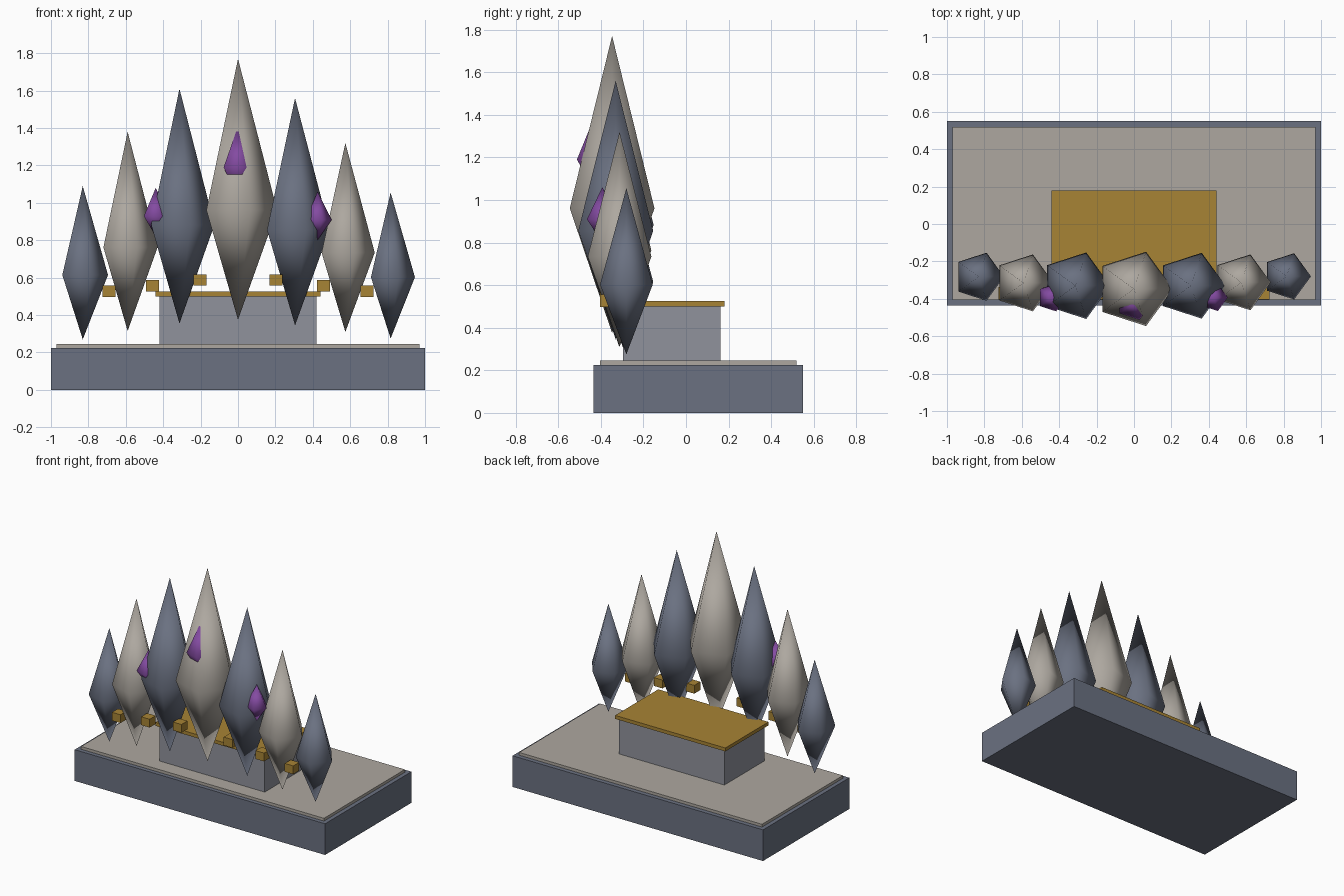
import bpy, bmesh, math

if "Cube" in bpy.data.objects:
    bpy.data.objects.remove(bpy.data.objects["Cube"])


def material(name, rgb):
    m = bpy.data.materials.new(name)
    m.diffuse_color = (*rgb, 1)
    m.use_nodes = True
    m.node_tree.nodes["Principled BSDF"].inputs["Base Color"].default_value = m.diffuse_color
    return m


SLATE = material("slate", (0.145, 0.165, 0.22))
STONE = material("warm_stone", (0.42, 0.39, 0.35))
GREY = material("mid_grey", (0.28, 0.29, 0.335))
GOLD = material("gold", (0.39, 0.23, 0.035))
PURPLE = material("purple", (0.23, 0.07, 0.36))


def finish(bm, name, mat, smooth=False):
    bmesh.ops.recalc_face_normals(bm, faces=bm.faces)
    me = bpy.data.meshes.new(name)
    for f in bm.faces:
        f.smooth = smooth
    bm.to_mesh(me)
    bm.free()
    me.materials.append(mat)
    bpy.context.collection.objects.link(bpy.data.objects.new(name, me))


def box(name, mat, x0, x1, y0, y1, z0, z1):
    bm = bmesh.new()
    bmesh.ops.create_cube(bm, size=1)
    for v in bm.verts:
        v.co = ((x0 + x1) / 2 + v.co.x * (x1 - x0),
                (y0 + y1) / 2 + v.co.y * (y1 - y0),
                (z0 + z1) / 2 + v.co.z * (z1 - z0))
    finish(bm, name, mat)


def crystal(name, mat, x, y, r, bottom, top):
    """Five-sided double pyramid, widest at 42% of its height."""
    bm = bmesh.new()
    mid = bottom + 0.42 * (top - bottom)
    ring = [bm.verts.new((x + r * math.cos(a), y + r * math.sin(a), mid))
            for a in (math.tau * i / 5 for i in range(5))]
    low, high = bm.verts.new((x, y, bottom)), bm.verts.new((x, y, top))
    for i in range(5):
        a, b = ring[i], ring[(i + 1) % 5]
        bm.faces.new((a, b, high))
        bm.faces.new((b, a, low))
    finish(bm, name, mat, smooth=True)


# Base, floor plate, pedestal and its gold top
box("base", SLATE, -1, 1, -0.435, 0.55, 0, 0.225)
box("floor_plate", STONE, -0.97, 0.97, -0.405, 0.518, 0.225, 0.245)
box("pedestal", GREY, -0.42, 0.42, -0.295, 0.162, 0.245, 0.5)
box("pedestal_top", GOLD, -0.44, 0.44, -0.312, 0.18, 0.5, 0.525)

# Row of large crystals: x, y, radius, bottom, top
row = [(-0.83, -0.282, 0.135, 0.27, 1.09), (-0.59, -0.315, 0.16, 0.315, 1.38),
       (-0.313, -0.33, 0.187, 0.355, 1.61), (0, -0.347, 0.209, 0.375, 1.77),
       (0.305, -0.33, 0.185, 0.345, 1.56), (0.574, -0.312, 0.157, 0.31, 1.32),
       (0.816, -0.28, 0.13, 0.275, 1.055)]
for i, c in enumerate(row):
    crystal(f"large_crystal_{i + 1}", STONE if i % 2 else SLATE, *c)

# Small purple crystals
crystal("purple_crystal_centre", PURPLE, 0, -0.422, 0.095, 1.03, 1.41)
crystal("purple_crystal_left", PURPLE, -0.44, -0.393, 0.078, 0.82, 1.08)
crystal("purple_crystal_right", PURPLE, 0.425, -0.393, 0.076, 0.80, 1.06)

# Gold cubes between the crystals
for x, z in ((0.69, 0.527), (0.457, 0.557), (0.203, 0.587)):
    for s, side in ((-1, "left"), (1, "right")):
        box(f"gold_cube_{side}", GOLD, s * x - 0.034, s * x + 0.034,
            -0.404, -0.336, z - 0.03, z + 0.03)
